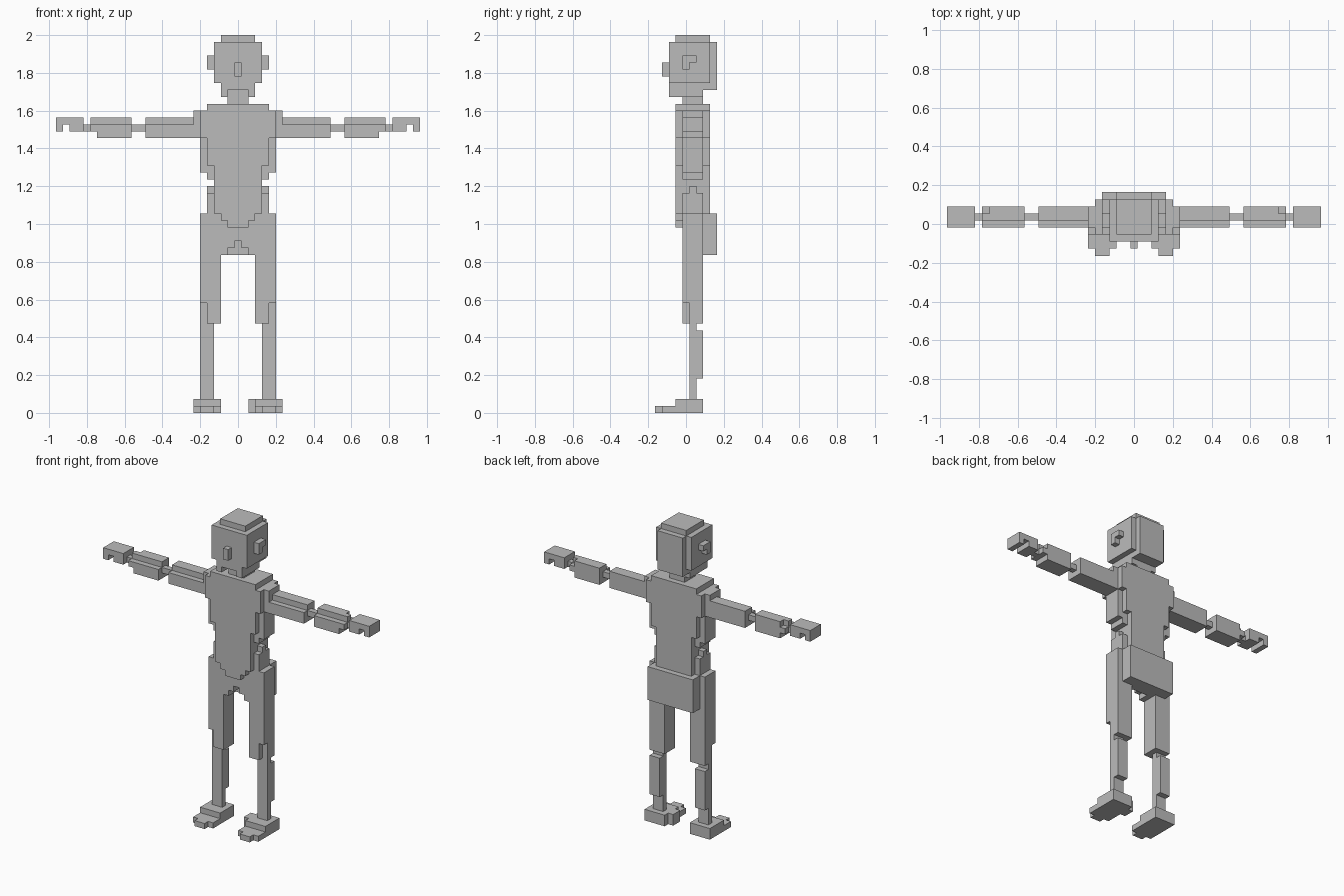
import bpy, bmesh
from mathutils import Vector

if "Cube" in bpy.data.objects:
    bpy.data.objects.remove(bpy.data.objects["Cube"])

U = 2 / 55            # size of one block
parts = {}            # part name -> set of block cells


def box(name, x, y, z, cut=False, mirror=False):
    """Add (or cut) an inclusive range of blocks to a part."""
    cells = parts.setdefault(name, set())
    for i in range(x[0], x[1] + 1):
        for j in range(y[0], y[1] + 1):
            for k in range(z[0], z[1] + 1):
                for c in ({(i, j, k), (-i, j, k)} if mirror else {(i, j, k)}):
                    cells.discard(c) if cut else cells.add(c)


# Head with stepped jaw, nose and ears
box("head", (-3, 3), (-2, 3), (48, 53))
box("head", (-2, 2), (4, 4), (47, 53))
box("head", (-2, 2), (-1, 3), (54, 54))
box("head", (-2, 2), (-2, 3), (47, 47))
box("head", (2, 2), (-2, 2), (46, 46), mirror=True)
box("head", (-1, 1), (0, 2), (46, 46))
box("nose", (0, 0), (-3, -3), (49, 50))
box("ears", (4, 4), (0, 1), (51, 51), mirror=True)
box("ears", (4, 4), (0, 0), (50, 50), mirror=True)
box("neck", (-1, 1), (0, 2), (45, 45))

# Torso tapering to the waist, with a pointed belly
box("torso", (-4, 4), (-1, 3), (44, 44))
box("torso", (-5, 5), (-1, 3), (40, 43))
box("torso", (-4, 4), (-1, 3), (36, 39))
box("torso", (5, 5), (0, 2), (35, 39), mirror=True)
box("torso", (-3, 3), (-1, 3), (29, 35))
box("torso", (4, 4), (0, 2), (34, 35), mirror=True)
box("torso", (4, 4), (1, 1), (32, 32), mirror=True)
box("torso", (4, 4), (0, 2), (29, 31), mirror=True)
box("torso", (-2, 2), (-1, -1), (28, 28))
box("torso", (-1, 1), (-1, -1), (27, 27))

# Pelvis with an arched crotch
box("pelvis", (-5, 5), (0, 2), (23, 28))
box("pelvis", (-4, 4), (3, 4), (23, 28))
box("pelvis", (-1, 1), (0, 1), (23, 23), cut=True)
box("pelvis", (0, 0), (0, 1), (24, 24), cut=True)

# Arms: shoulder, upper arm, elbow, forearm, wrist, hand
box("shoulders", (6, 6), (0, 2), (42, 43), mirror=True)
for name, x in (("upper_arms", (6, 13)), ("forearms", (16, 21))):
    box(name, x, (1, 2), (40, 42), mirror=True)
    box(name, x, (0, 0), (40, 41), mirror=True)
box("forearms", (21, 21), (2, 2), (42, 42), cut=True, mirror=True)
box("forearms", (21, 21), (0, 2), (40, 40), cut=True, mirror=True)
box("elbows", (14, 15), (1, 1), (41, 41), mirror=True)
box("wrists", (22, 22), (1, 1), (41, 41), mirror=True)
box("hands", (23, 26), (0, 2), (41, 42), mirror=True)
box("hands", (25, 25), (0, 2), (41, 41), cut=True, mirror=True)

# Legs: thigh, knee, shin, calf, foot
box("thighs", (3, 5), (0, 2), (16, 22), mirror=True)
box("knees", (3, 4), (0, 2), (13, 15), mirror=True)
box("knees", (5, 5), (1, 2), (13, 15), mirror=True)
box("shins", (4, 5), (1, 1), (2, 12), mirror=True)
box("calves", (4, 5), (2, 2), (5, 11), mirror=True)
box("feet", (3, 6), (-3, 2), (0, 0), mirror=True)
box("feet", (4, 5), (-4, -4), (0, 0), mirror=True)
box("feet", (3, 6), (-1, 2), (1, 1), mirror=True)
box("feet", (2, 2), (0, 1), (0, 1))

grey = bpy.data.materials.new("plain grey")
grey.diffuse_color = (0.5, 0.5, 0.5, 1)
grey.use_nodes = True
grey.node_tree.nodes["Principled BSDF"].inputs["Base Color"].default_value = grey.diffuse_color
filled = set().union(*parts.values())

# Build the exposed block faces of every part and merge flat areas
for name, cells in parts.items():
    bm = bmesh.new()
    for c in cells:
        centre = Vector((c[0], c[1], c[2] + 0.5))
        for axis in range(3):
            for s in (-1, 1):
                n = [0, 0, 0]
                n[axis] = s
                if tuple(a + b for a, b in zip(c, n)) in filled:
                    continue
                n = Vector(n)
                a = Vector([float(i == (axis + 1) % 3) for i in range(3)])
                b = n.cross(a)
                bm.faces.new([bm.verts.new((centre + (n + a * p + b * q) / 2) * U)
                              for p, q in ((-1, -1), (1, -1), (1, 1), (-1, 1))])
    bmesh.ops.remove_doubles(bm, verts=bm.verts, dist=U / 100)
    bmesh.ops.dissolve_limit(bm, angle_limit=0.01, verts=bm.verts, edges=bm.edges)
    mesh = bpy.data.meshes.new(name)
    bm.to_mesh(mesh)
    bm.free()
    mesh.materials.append(grey)
    bpy.context.collection.objects.link(bpy.data.objects.new(name, mesh))
